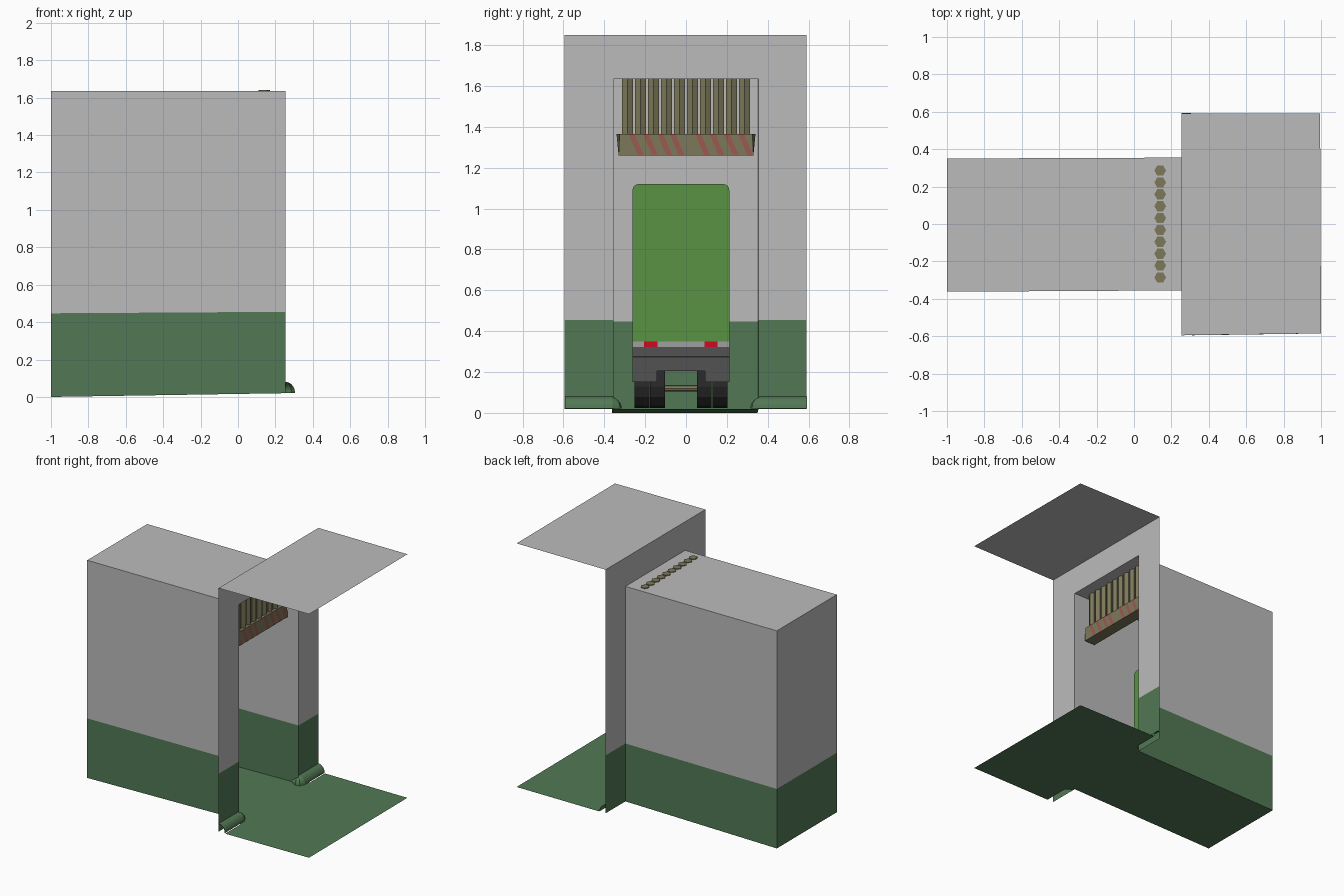
import bpy, bmesh, math
from mathutils import Vector

if "Cube" in bpy.data.objects:
    bpy.data.objects.remove(bpy.data.objects["Cube"])


def mat(name, r, g, b):
    m = bpy.data.materials.new(name)
    m.diffuse_color = (r, g, b, 1)
    m.use_nodes = True
    m.node_tree.nodes["Principled BSDF"].inputs["Base Color"].default_value = m.diffuse_color
    return m


GREY = mat("concrete", .50, .50, .50)
GREEN = mat("painted_green", .085, .19, .09)
LIME = mat("truck_green", .10, .29, .06)
KHAKI = mat("khaki", .205, .19, .105)
RED = mat("stripe_red", .33, .10, .08)
LAMP = mat("lamp_red", .62, .003, .015)
DARK = mat("dark_grey", .085, .085, .085)
BLACK = mat("tyre_black", .02, .02, .02)
PALE = mat("pale_grey", .35, .35, .35)


def mesh(name, verts, faces, mats, ids=None):
    me = bpy.data.meshes.new(name)
    me.from_pydata(verts, [], faces)
    for m in mats:
        me.materials.append(m)
    if ids:
        me.polygons.foreach_set("material_index", ids)
    ob = bpy.data.objects.new(name, me)
    bpy.context.collection.objects.link(ob)
    return ob


def prism_x(name, outline, x0, x1, m):
    """Extrude a (y, z) outline along x."""
    n = len(outline)
    v = [(x, y, z) for x in (x1, x0) for y, z in outline]
    f = [tuple(range(n)), tuple(range(2 * n - 1, n - 1, -1))]
    f += [(i, i + n, (i + 1) % n + n, (i + 1) % n) for i in range(n)]
    return mesh(name, v, f, [m])


def box(name, x, y, z, m):
    return prism_x(name, [(y[0], z[0]), (y[1], z[0]), (y[1], z[1]), (y[0], z[1])], x[0], x[1], m)


def cyl(name, loc, r, depth, sides, m, rot=(0, 0, 0)):
    bpy.ops.mesh.primitive_cylinder_add(vertices=sides, radius=r, depth=depth, location=loc, rotation=rot)
    ob = bpy.context.object
    ob.name = name
    ob.data.materials.append(m)
    return ob


MX, YL, YR = .255, -.355, .355      # tunnel mouth
TOP = 1.635

# Tunnel walls: green lower band, grey above, open at the mouth
plan = [(MX, YL, .02), (-1, -.362, 0), (-1, .35, 0), (MX, YR, .02)]
v = [(x, y, z) for x, y, z in plan]
v += [(x, y, .447 if x < 0 else .455) for x, y, _ in plan]
v += [(x, y, TOP) for x, y, _ in plan]
f = [(i + k, i + 1 + k, i + 5 + k, i + 4 + k) for k in (0, 4) for i in range(3)]
mesh("tunnel_walls", v, f + [(8, 9, 10, 11)], [GREEN, GREY], [0] * 3 + [1] * 4)

# Facade around the mouth, two colours
ys, zs = [-.595, YL, YR, .59], [.02, .455, TOP, 1.85]
v = [(MX, y, z) for z in zs for y in ys]
f, ids = [], []
for r in range(3):
    for c in range(3):
        if c == 1 and r < 2:
            continue
        a = r * 4 + c
        f.append((a, a + 1, a + 5, a + 4))
        ids.append(0 if r == 0 else 1)
mesh("facade", v, f, [GREEN, GREY], ids)

# Canopy and floor sheets
mesh("canopy", [(MX, -.595, 1.85), (1, -.585, 1.85), (.995, .59, 1.85), (MX, .59, 1.85)], [(0, 1, 2, 3)], [GREY])
floor = [(-1, -.362, 0), (MX, YL, .02), (MX, YR, .02), (-1, .35, 0),
         (.31, -.41, .02), (.31, -.595, .02), (1, -.585, .02), (.995, .59, .02), (.31, .59, .02), (.31, .41, .02)]
mesh("floor", floor, [(0, 1, 2, 3), (1, 4, 5, 6, 7, 8, 9, 2)], [GREEN])

# Rounded kerbs along the facade foot, wrapping into the tunnel mouth
for s, label in ((-1, "left"), (1, "right")):
    sections = [(MX, .593, 0, 1), (MX, .36, 0, 1), (MX, .355, 45, .9), (MX, .355, 90, .8), (.20, .355, 90, .15)]
    v, n = [], 6
    for x, y, ang, k in sections:
        a = math.radians(ang)
        for i in range(n):
            t = math.pi / 2 * i / (n - 1)
            d = .05 * k * math.cos(t)
            v.append((x + d * math.cos(a), s * (y - d * math.sin(a)), .022 + .058 * k * math.sin(t)))
    f = [(r * n + i, r * n + i + 1, (r + 1) * n + i + 1, (r + 1) * n + i)
         for r in range(len(sections) - 1) for i in range(n - 1)]
    if s < 0:
        f = [q[::-1] for q in f]
    mesh("kerb_" + label, v, f, [GREEN])

# Row of hexagonal hangers poking through the ceiling
for i in range(10):
    cyl(f"hanger_{i}", (.14, (i - 4.5) * .0635, 1.50), .0315, .28, 6, KHAKI, (0, 0, math.pi / 2))

# Warning bar with slanted stripes
y0, y1, z0, z1 = -.33, .33, 1.26, 1.365
bar = [(.18, y0, z0), (.18, y1, z0), (.18, y1 - .005, z1), (.18, y0 + .005, z1),
       (.09, y0, z0), (.09, y1, z0), (.09, y1 + .01, z1), (.09, y0 - .01, z1)]
mesh("warning_bar", bar, [(0, 1, 2, 3), (7, 6, 5, 4), (0, 4, 5, 1), (1, 5, 6, 2), (2, 6, 7, 3), (3, 7, 4, 0)], [KHAKI])
for i, y in enumerate((-.28, -.21, -.14, -.08, .045, .115, .185, .255)):
    mesh(f"stripe_{i}", [(.182, y + .045, z0), (.182, y + .073, z0), (.182, y + .028, z1), (.182, y, z1)],
         [(0, 1, 2, 3)], [RED])

# Truck cargo body with rounded top corners
RX, L, R = -.22, -.262, .212
outline = [(L, .35), (R, .35)]
for cy, start in ((R - .03, 0), (L + .03, 90)):
    for k in range(5):
        a = math.radians(start + k * 22.5)
        outline.append((cy + .03 * math.cos(a), 1.09 + .03 * math.sin(a)))
prism_x("truck_body", outline, -.92, RX, LIME)

# Rear light strip, lamps and notched bumper
box("light_strip", (-.92, RX), (L, R), (.323, .35), PALE)
for i, y in enumerate((-.205, .09)):
    box(f"tail_lamp_{i}", (RX - .01, RX + .004), (y, y + .065), (.323, .35), LAMP)
prism_x("bumper", [(L, .15), (-.142, .15), (-.142, .205), (.093, .205), (.093, .15), (R, .15), (R, .323), (L, .323)],
        RX - .03, RX, DARK)
box("bumper_edge", (RX - .005, RX + .004), (L, R), (.272, .278), BLACK)
box("chassis", (-.92, RX - .03), (-.12, .07), (.205, .323), DARK)

# Twin wheels and axles
for ax, x in (("rear", -.36), ("front", -.78)):
    for i, y in enumerate((-.215, -.139, .09, .166)):
        cyl(f"{ax}_wheel_{i}", (x, y, .13), .105, .072, 12, BLACK, (math.pi / 2, 0, 0))
    cyl(f"{ax}_axle", (x, -.025, .12), .016, .3, 8, KHAKI, (math.pi / 2, 0, 0))
